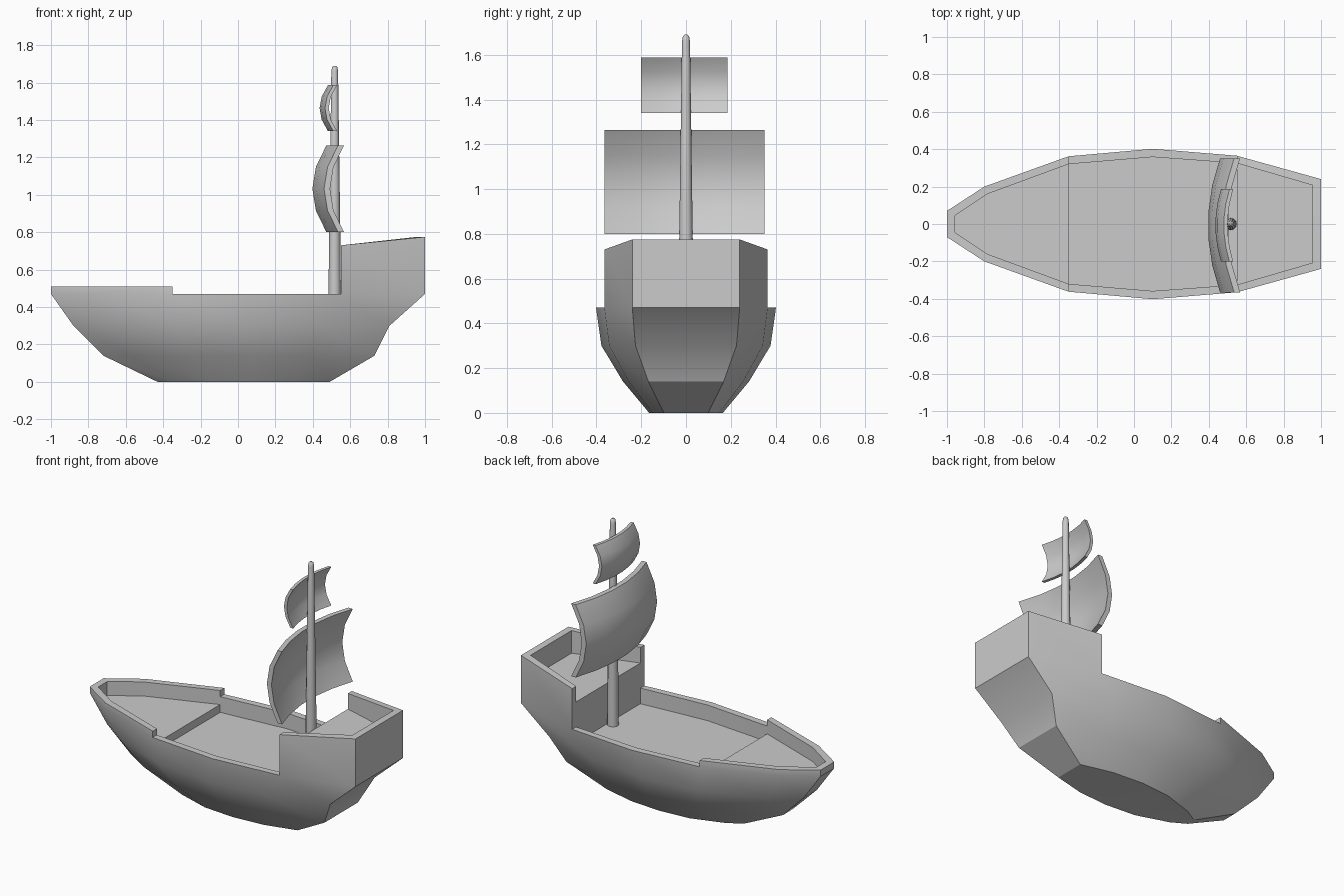
import bpy, bmesh, math

if "Cube" in bpy.data.objects:
    bpy.data.objects.remove(bpy.data.objects["Cube"])

# half outline at rail height, bow to stern: outer and inner edge of the bulwark
OUTER = [(-1, .07), (-.8, .2), (-.35, .362), (.1, .402), (.55, .365), (1, .24)]
INNER = [(-.957, .045), (-.785, .16), (-.35, .32), (.1, .358), (.55, .325), (.955, .207)]
RAIL = .47


def finish(bm, name, angle=30):
    bmesh.ops.remove_doubles(bm, verts=bm.verts, dist=1e-4)
    bmesh.ops.recalc_face_normals(bm, faces=bm.faces)
    me = bpy.data.meshes.new(name)
    bm.to_mesh(me)
    bm.free()
    ob = bpy.data.objects.new(name, me)
    bpy.context.collection.objects.link(ob)
    bpy.ops.object.select_all(action='DESELECT')
    bpy.context.view_layer.objects.active = ob
    ob.select_set(True)
    bpy.ops.object.shade_smooth_by_angle(angle=math.radians(angle))
    return ob


def face(bm, *pts):
    bm.faces.new([bm.verts.new(p) for p in pts])


def both(half, idx):
    """Path along +y side over stations idx, then back along -y side."""
    return [half[i] for i in idx] + [(half[i][0], -half[i][1]) for i in reversed(idx)]


def wall(bm, idx, tops, deck, ends=True):
    """Bulwark through the stations (a U shape) with its end caps and deck."""
    o, n = both(OUTER, idx), both(INNER, idx)
    t = tops + tops[::-1]
    for k in range(len(o) - 1):
        if not ends and k == len(idx) - 1:
            continue                      # open across the ship amidships
        a, b, c, d = o[k], o[k + 1], n[k], n[k + 1]
        if t[k] > RAIL:
            face(bm, (*a, RAIL), (*b, RAIL), (*b, t[k + 1]), (*a, t[k]))
        face(bm, (*a, t[k]), (*b, t[k + 1]), (*d, t[k + 1]), (*c, t[k]))
        face(bm, (*c, t[k]), (*d, t[k + 1]), (*d, deck), (*c, deck))
    if ends:
        for k in (0, -1):
            face(bm, (*o[k], RAIL), (*n[k], RAIL), (*n[k], t[k]), (*o[k], t[k]))
    face(bm, *[(*p, deck) for p in n])


# hull shell: (z, x scale, x shift, y scale)
bm = bmesh.new()
levels = [(0, .46, .03, .41), (.14, .725, .005, .70), (.30, .845, -.035, .94), (RAIL, 1, 0, 1)]
ring = both(OUTER, range(6))
rings = [[(x * sx + dx, y * sy, z) for x, y in ring] for z, sx, dx, sy in levels]
for lo, hi in zip(rings, rings[1:]):
    for k in range(len(ring)):
        j = (k + 1) % len(ring)
        face(bm, lo[k], lo[j], hi[j], hi[k])
face(bm, *rings[0])

# bow, midship and stern castle bulwarks with decks
wall(bm, [2, 1, 0], [.51] * 3, .42)
wall(bm, [2, 3, 4], [RAIL] * 3, .37, ends=False)
wall(bm, [4, 5], [.73, .775], .63)

# bulkheads under the raised decks
for i, top in ((2, .42), (4, .63)):
    x, y = INNER[i]
    face(bm, (x, -y, .37), (x, y, .37), (x, y, top), (x, -y, top))
finish(bm, "hull")

# mast: tapered, with a small rounded tip
bm = bmesh.new()
N = 12
prof = [(.034, .365), (.030, .8), (.018, 1.66), (.014, 1.682), (.006, 1.69)]
rings = [[(.517 + r * math.cos(2 * math.pi * k / N), r * math.sin(2 * math.pi * k / N), z)
          for k in range(N)] for r, z in prof]
for lo, hi in zip(rings, rings[1:]):
    for k in range(N):
        j = (k + 1) % N
        face(bm, lo[k], lo[j], hi[j], hi[k])
face(bm, *rings[0])
face(bm, *rings[-1])
finish(bm, "mast", 40)


# sails: billowing sheets with thickness
def sail(name, z0, z1, half, x0, bz, by, thick, nz=4, ny=5):
    bm = bmesh.new()

    def pt(i, j, off):
        u, v = 2 * i / nz - 1, 2 * j / ny - 1
        return (x0 + bz * u * u + by * v * v + off, half * v - .007, z0 + (z1 - z0) * i / nz)
    for off in (0, thick):
        for i in range(nz):
            for j in range(ny):
                face(bm, pt(i, j, off), pt(i + 1, j, off), pt(i + 1, j + 1, off), pt(i, j + 1, off))
    edge = ([(0, j) for j in range(ny)] + [(i, ny) for i in range(nz)]
            + [(nz, j) for j in range(ny, 0, -1)] + [(i, 0) for i in range(nz, 0, -1)])
    for a, b in zip(edge, edge[1:] + edge[:1]):
        face(bm, pt(*a, 0), pt(*b, 0), pt(*b, thick), pt(*a, thick))
    finish(bm, name)


sail("main_sail", .80, 1.265, .358, .395, .075, .065, .032)
sail("top_sail", 1.34, 1.587, .193, .435, .045, .03, .02)
